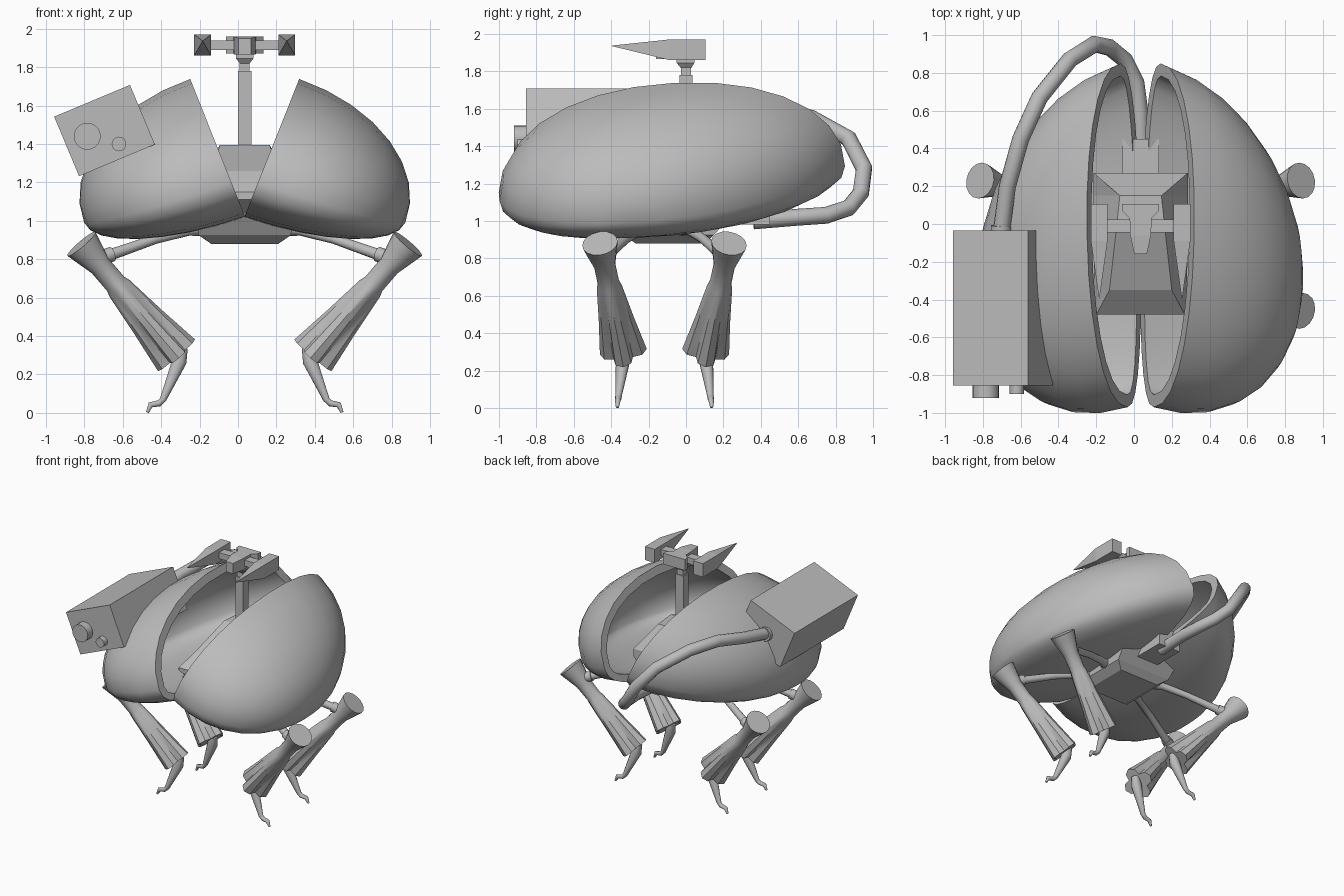
import bpy, bmesh, math
from mathutils import Vector, Matrix

cube = bpy.data.objects.get("Cube")
if cube:
    bpy.data.objects.remove(cube, do_unlink=True)

CX, CY = 0.035, -0.115      # mirror planes of the walker

grey = bpy.data.materials.new("plain_grey")
grey.use_nodes = True
colour = (0.5, 0.5, 0.5, 1)
grey.diffuse_color = colour
grey.node_tree.nodes["Principled BSDF"].inputs["Base Color"].default_value = colour


def loft(name, rings, smooth=None, caps=True):
    """Skin a list of equal-length point rings."""
    bm = bmesh.new()
    rows = [[bm.verts.new(p) for p in ring] for ring in rings]
    n = len(rows[0])
    for a, b in zip(rows, rows[1:]):
        for i in range(n):
            j = (i + 1) % n
            bm.faces.new((a[i], a[j], b[j], b[i]))
    if caps:
        bm.faces.new(rows[0])
        bm.faces.new(rows[-1])
    bmesh.ops.remove_doubles(bm, verts=bm.verts, dist=0.0002)
    bmesh.ops.recalc_face_normals(bm, faces=bm.faces)
    mesh = bpy.data.meshes.new(name)
    bm.to_mesh(mesh)
    bm.free()
    mesh.materials.append(grey)
    ob = bpy.data.objects.new(name, mesh)
    bpy.context.collection.objects.link(ob)
    if smooth:
        bpy.ops.object.select_all(action='DESELECT')
        ob.select_set(True)
        bpy.context.view_layer.objects.active = ob
        bpy.ops.object.shade_smooth_by_angle(angle=math.radians(smooth))
    return ob


def rect(x, w, y0, y1, z):
    """Flat rectangle, half width w about x."""
    return [(x - w, y0, z), (x + w, y0, z), (x + w, y1, z), (x - w, y1, z)]


def box(name, x, w, y0, y1, z0, z1):
    return loft(name, [rect(x, w, y0, y1, z0), rect(x, w, y0, y1, z1)])


def tube(name, points, radii, sides=12, flutes=None, smooth=40):
    """Round or fluted tube along a path, with a frame carried along it."""
    pts = [Vector(p) for p in points]
    rings, prev, u = [], None, None
    for k, p in enumerate(pts):
        t = (pts[min(k + 1, len(pts) - 1)] - pts[max(k - 1, 0)]).normalized()
        if prev is None:
            ref = Vector((1, 0, 0)) if abs(t.y) > 0.9 else Vector((0, 1, 0))
            u = ref - t * ref.dot(t)
        else:
            u = prev.rotation_difference(t) @ u
        u = (u - t * u.dot(t)).normalized()
        v, prev = t.cross(u), t
        depth = flutes[k] if flutes else 0
        ring = []
        for i in range(sides):
            a = math.tau * i / sides
            r = radii[k] * (1 - depth * (1 - abs(math.cos(2 * a))))
            ring.append(p + u * (r * math.cos(a)) + v * (r * math.sin(a)))
        rings.append(ring)
    return loft(name, rings, smooth)


# Two hollow half-egg shells, leaning outwards, drooping at the front
def shell(name, side, around=28, levels=8):
    lean = math.radians(21.7)
    up = Vector((side * math.sin(lean), 0, math.cos(lean)))
    out = Vector((side * math.cos(lean), 0, -math.sin(lean)))
    centre = Vector((CX + side * 0.145, 0, 1.39))

    def ring(t, wall):
        c, s = math.cos(t), math.sin(t)
        pts = []
        for i in range(around):
            a = math.tau * i / around
            ca, sa = math.cos(a), math.sin(a)
            height, power = (0.53, 0.95) if sa > 0 else (0.235, 0.85)
            along = math.copysign(abs(ca) ** power, ca)
            rise = math.copysign(abs(sa) ** power, sa)
            y = -0.06 - 0.25 * s + (0.91 - wall) * c * along
            u = -0.155 + 0.04 * s + 0.05 * c * along + (height - wall) * c * rise
            pts.append(centre + up * u + out * ((0.79 - wall) * s) + Vector((0, y, 0)))
        return pts

    steps = [math.pi / 2 * k / levels for k in range(levels + 1)]
    rings = [ring(t, 0) for t in reversed(steps)] + [ring(t, 0.066) for t in steps]
    loft(name, rings, 40, caps=False)


shell("left_shell", 1)
shell("right_shell", -1)

# Central hull under the shells
loft("lower_hull", [rect(CX, 0.175, -0.27, 0.10, 0.88),
                    rect(CX, 0.24, -0.33, 0.15, 0.925),
                    rect(CX, 0.26, -0.4, 0.25, 1.04)])


# Faceted cabin between the shells
def cabin_section(y, wb, zb, wm, zm, wt, zt):
    return [(CX + x, y, z) for x, z in
            ((-wb, zb), (wb, zb), (wm, zm), (wt, zt), (-wt, zt), (-wm, zm))]


loft("cabin", [cabin_section(-0.48, 0.2, 1.11, 0.235, 1.13, 0.235, 1.15),
               cabin_section(-0.35, 0.18, 1.0, 0.245, 1.15, 0.165, 1.26),
               cabin_section(-0.04, 0.18, 1.0, 0.25, 1.18, 0.13, 1.395),
               cabin_section(0.15, 0.18, 1.0, 0.25, 1.18, 0.11, 1.395),
               cabin_section(0.27, 0.17, 1.04, 0.25, 1.14, 0.25, 1.2)])
box("tail_mount", CX, 0.097, 0.15, 0.45, 0.98, 1.13)

# Mast and turret head
box("mast", CX, 0.035, -0.035, 0.035, 1.38, 1.78)
box("mast_neck", CX, 0.026, -0.026, 0.026, 1.77, 1.83)
loft("mast_collar", [rect(CX, 0.026, -0.03, 0.03, 1.82),
                     rect(CX, 0.045, -0.05, 0.045, 1.845),
                     rect(CX, 0.045, -0.05, 0.045, 1.87)])


def upright(w, y, z0, z1):
    return [(CX - w, y, z0), (CX + w, y, z0), (CX + w, y, z1), (CX - w, y, z1)]


loft("turret_head", [upright(0.098, 0.105, 1.87, 1.96),
                     upright(0.098, 0.07, 1.87, 1.96),
                     upright(0.058, 0.03, 1.87, 1.96),
                     upright(0.055, -0.06, 1.865, 1.96),
                     upright(0.033, -0.16, 1.865, 1.95)])
box("gun_bar", CX, 0.2, -0.045, 0.025, 1.89, 1.94)
for side, label in ((1, "left"), (-1, "right")):
    x, w = CX + side * 0.219, 0.044

    def gun_ring(y, s, zc=1.915):
        return [(x + a * w * s, y, zc + b * 0.055 * s)
                for a, b in ((-1, -1), (1, -1), (1, 1), (-1, 1))]

    loft(label + "_spike_gun", [gun_ring(0.105, 1), gun_ring(-0.09, 1),
                                gun_ring(-0.395, 0.03, 1.936)])

# Tilted side box with two short barrels
pack = box("side_box", 0, 0.214, -0.855, -0.035, -0.168, 0.168)
pack.matrix_world = (Matrix.Translation((-0.695, 0, 1.47))
                     @ Matrix.Rotation(math.radians(-22.7), 4, 'Y'))
tube("large_barrel", [(-0.785, -0.8, 1.44), (-0.785, -0.92, 1.44)], [0.07] * 2, 20)
tube("small_barrel", [(-0.62, -0.8, 1.4), (-0.62, -0.9, 1.4)], [0.038] * 2, 16)

# Hose from the tail round to the side box
hose = [(0.04, 0.36, 1.0), (0.03, 0.6, 1.02), (0.01, 0.75, 1.03), (-0.05, 0.87, 1.07),
        (-0.13, 0.935, 1.15), (-0.21, 0.952, 1.28), (-0.34, 0.87, 1.44), (-0.5, 0.67, 1.55),
        (-0.6, 0.45, 1.57), (-0.67, 0.2, 1.52), (-0.705, -0.06, 1.47)]
tube("hose", hose, [0.045] * len(hose), 12, smooth=60)
tube("hose_socket", [(-0.702, -0.01, 1.475), (-0.705, -0.06, 1.47)], [0.055] * 2, 12)

# Four legs, mirrored left to right and front to back
top, bottom = Vector((0.885, -0.46, 0.88)), Vector((0.39, -0.335, 0.3))
for sx, side in ((1, "left"), (-1, "right")):
    for sy, end in ((1, "front"), (-1, "back")):
        name = end + "_" + side

        def place(p):
            return (CX + sx * (p[0] - CX), CY + sy * (p[1] - CY), p[2])

        tube(name + "_thigh", [place(p) for p in
             ((0.18, -0.19, 0.98), (0.27, -0.22, 0.965), (0.33, -0.25, 0.95),
              (0.5, -0.32, 0.905), (0.8, -0.44, 0.8))],
             [0.045, 0.045, 0.028, 0.025, 0.031])
        tube(name + "_knee", [place(p) for p in ((0.725, -0.41, 0.827), (0.765, -0.426, 0.813))],
             [0.039] * 2)
        steps = (0, 0.06, 0.2, 0.36, 0.4, 0.7, 1)
        tube(name + "_shin", [place(top.lerp(bottom, t)) for t in steps],
             [0.096, 0.085, 0.058, 0.058, 0.068, 0.095, 0.127], 16,
             [0, 0, 0, 0.05, 0.18, 0.3, 0.42], 35)
        tube(name + "_claw", [place(p) for p in
             ((0.36, -0.33, 0.34), (0.375, -0.335, 0.27), (0.46, -0.36, 0.07),
              (0.48, -0.362, 0.05), (0.525, -0.365, 0.042), (0.542, -0.367, 0.003))],
             [0.03, 0.04, 0.018, 0.017, 0.016, 0.008], 10, smooth=60)
